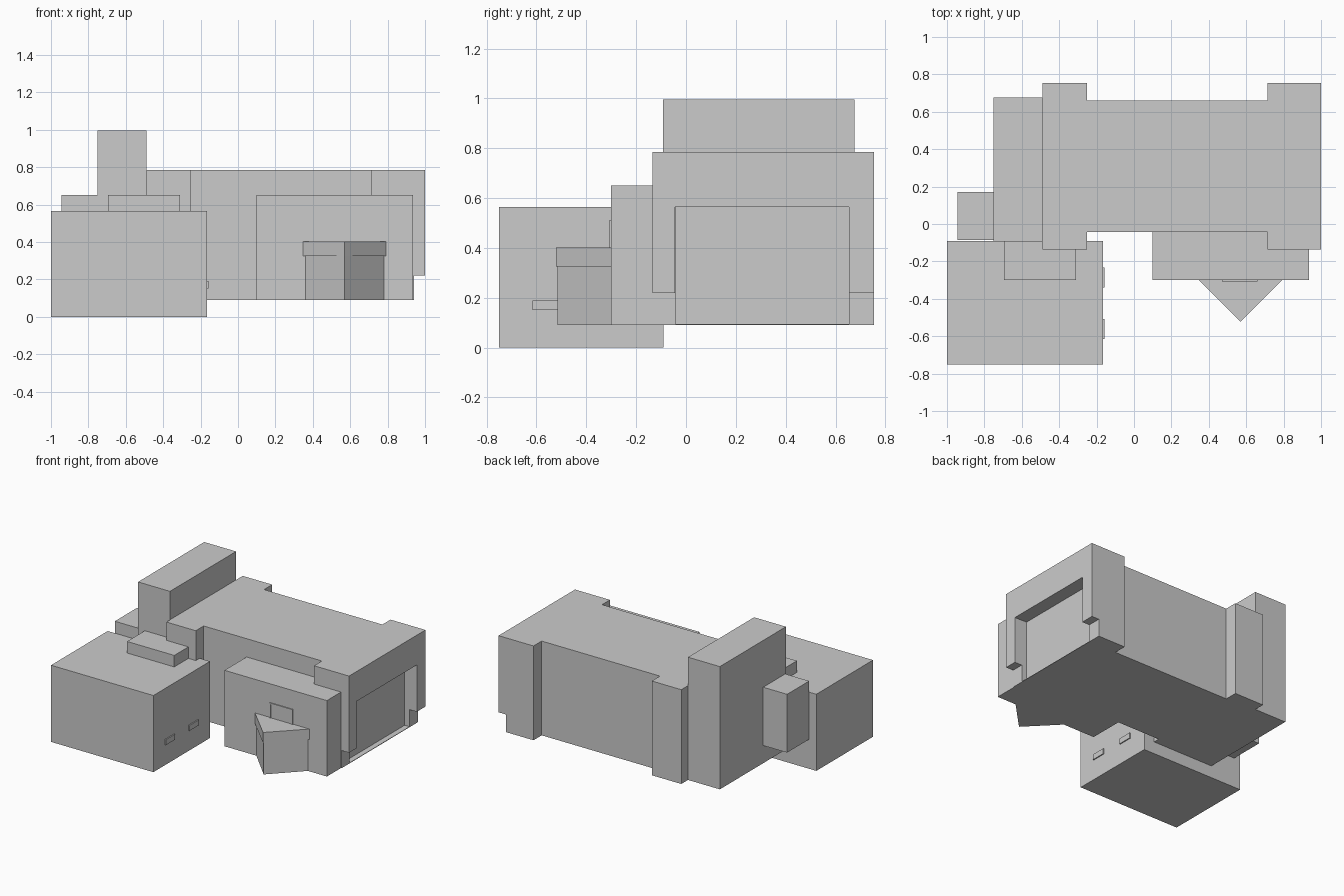
import bpy
import bmesh

if "Cube" in bpy.data.objects:
    bpy.data.objects.remove(bpy.data.objects["Cube"])


def prism(name, outline, z0, z1):
    """Extrude a flat outline of (x, y) points from z0 up to z1."""
    bm = bmesh.new()
    face = bm.faces.new([bm.verts.new((x, y, z0)) for x, y in outline])
    top = bmesh.ops.extrude_face_region(bm, geom=[face])["geom"]
    for v in top:
        if isinstance(v, bmesh.types.BMVert):
            v.co.z = z1
    bmesh.ops.recalc_face_normals(bm, faces=bm.faces)
    mesh = bpy.data.meshes.new(name)
    bm.to_mesh(mesh)
    bm.free()
    obj = bpy.data.objects.new(name, mesh)
    bpy.context.collection.objects.link(obj)
    return obj


def box(name, x0, x1, y0, y1, z0, z1):
    return prism(name, [(x0, y0), (x1, y0), (x1, y1), (x0, y1)], z0, z1)


def cut(target, cutter):
    """Subtract the cutter from the target, then remove it."""
    cutter.hide_render = True
    mod = target.modifiers.new("cut", "BOOLEAN")
    mod.operation = "DIFFERENCE"
    mod.solver = "EXACT"
    mod.object = cutter
    bpy.context.view_layer.objects.active = target
    bpy.ops.object.modifier_apply(modifier=mod.name)
    bpy.data.objects.remove(cutter)


# Main hall with corner piers, front and back
hall = prism("main_hall", [
    (-0.49, -0.135), (-0.25, -0.135), (-0.25, -0.043), (0.715, -0.043),
    (0.715, -0.135), (1.0, -0.135), (1.0, 0.755), (0.715, 0.755),
    (0.715, 0.66), (-0.25, 0.66), (-0.25, 0.755), (-0.49, 0.755)], 0.09, 0.785)
# Undercut right end and recessed bay
cut(hall, box("undercut", 0.94, 1.2, -0.5, 1.0, -0.1, 0.22))
cut(hall, box("bay_cutter", 0.9, 1.2, -0.045, 0.655, 0.094, 0.565))

# Tall slab on the left and its side box
box("tower_slab", -0.75, -0.49, -0.093, 0.677, 0.09, 0.995)
box("side_box", -0.945, -0.75, -0.085, 0.172, 0.22, 0.65)

# Front left wing with rooftop unit
box("front_wing", -1.0, -0.165, -0.75, -0.09, 0.0, 0.565)
box("roof_unit", -0.695, -0.31, -0.30, -0.09, 0.565, 0.65)

# Small raised panels on the wing's right wall
for i, y in enumerate((-0.615, -0.34)):
    box(f"wall_panel_{i + 1}", -0.165, -0.157, y, y + 0.108, 0.15, 0.19)

# Entrance block and its triangular porch
box("entrance_block", 0.10, 0.935, -0.30, -0.043, 0.09, 0.65)
prism("porch_walls", [(0.36, -0.30), (0.57, -0.515), (0.78, -0.30)], 0.09, 0.325)
prism("porch_canopy", [(0.348, -0.30), (0.57, -0.522), (0.792, -0.30)], 0.325, 0.402)

# Framed window above the porch
window = box("entrance_window", 0.47, 0.66, -0.307, -0.30, 0.37, 0.512)
cut(window, box("window_cutter", 0.48, 0.65, -0.35, -0.303, 0.38, 0.502))
